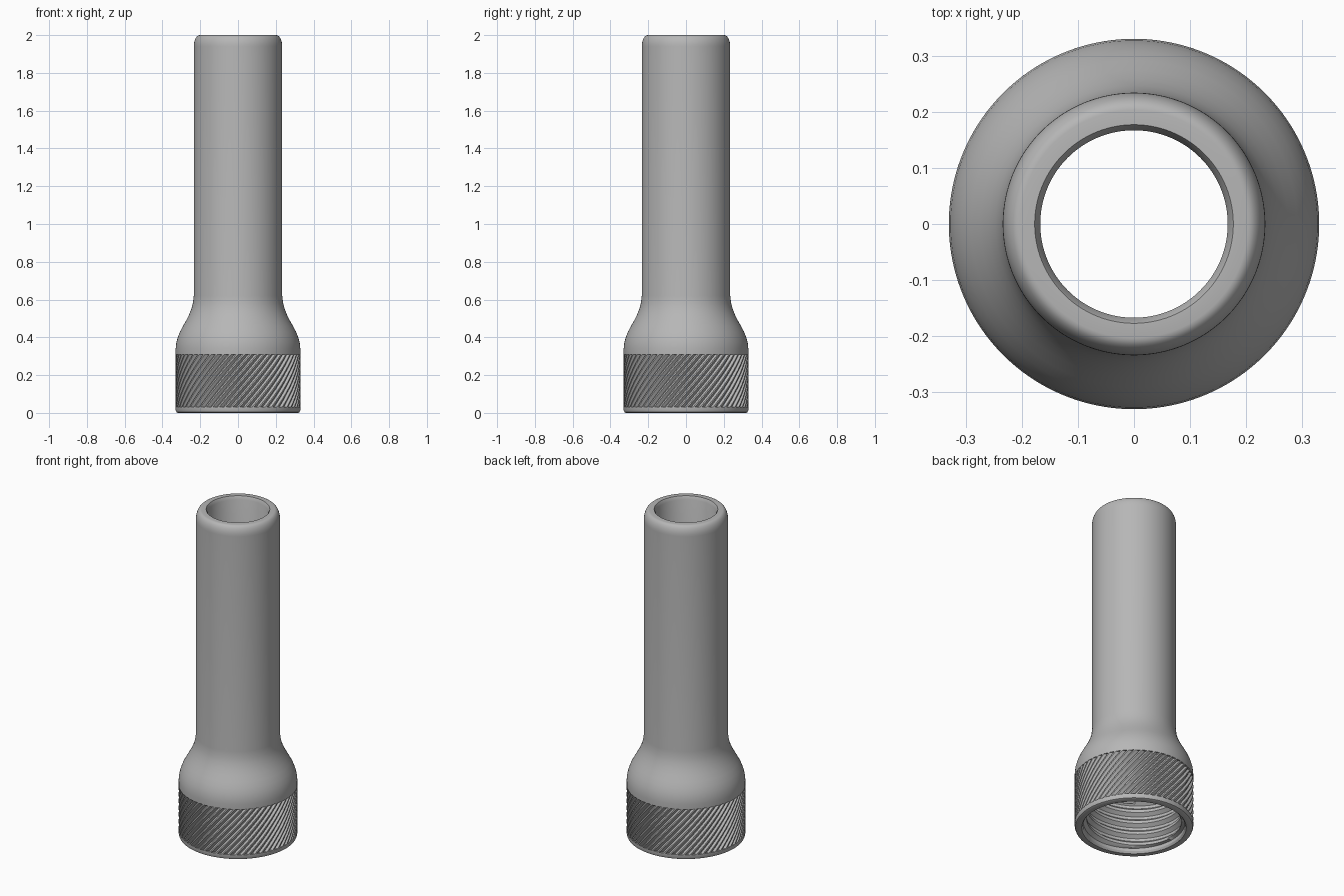
import bpy, bmesh, math

if "Cube" in bpy.data.objects:
    bpy.data.objects.remove(bpy.data.objects["Cube"])

GROOVES, PER = 56, 4
COLS = GROOVES * PER

metal = bpy.data.materials.new("satin grey metal")
metal.use_nodes = True
grey = (0.47, 0.47, 0.47, 1)
metal.diffuse_color = grey
metal.node_tree.nodes["Principled BSDF"].inputs["Base Color"].default_value = grey


def surface(name, rows, angle=30, flip=False):
    """Skin a list of point rows, each row running once around the axis."""
    bm = bmesh.new()
    grid = [[bm.verts.new(p) for p in row] for row in rows]
    for a, b in zip(grid, grid[1:]):
        for i in range(len(a) - 1):
            quad = [a[i], a[i + 1], b[i + 1], b[i]]
            bm.faces.new(quad[::-1] if flip else quad)
    bmesh.ops.remove_doubles(bm, verts=bm.verts, dist=1e-5)
    mesh = bpy.data.meshes.new(name)
    bm.to_mesh(mesh)
    bm.free()
    mesh.materials.append(metal)
    obj = bpy.data.objects.new(name, mesh)
    bpy.context.collection.objects.link(obj)
    bpy.ops.object.select_all(action="DESELECT")
    obj.select_set(True)
    bpy.context.view_layer.objects.active = obj
    bpy.ops.object.shade_smooth_by_angle(angle=math.radians(angle))
    return obj


def polar(r, t, z):
    return (r * math.cos(t), r * math.sin(t), z)


def ring(r, z, twist=0.0, depth=0.0):
    cut = (0, 0, 0.5, 1)
    return [polar(r - depth * cut[i % PER], twist + math.tau * i / COLS, z)
            for i in range(COLS + 1)]


# Sizes
R, TUBE, BORE, SOCKET = 0.33, 0.234, 0.167, 0.283
Z0, Z1, TWIST, DEPTH = 0.03, 0.31, 0.76, 0.013

# Bottom lip
rows = [ring(SOCKET + 0.008, 0), ring(0.318, 0), ring(0.326, 0.004), ring(R, 0.014), ring(R, Z0)]

# Slanted knurl around the collar
STEPS = 14
for k in range(STEPS + 1):
    f = k / STEPS
    rows.append(ring(R, Z0 + f * (Z1 - Z0), f * TWIST, DEPTH))

# Shoulder flowing from collar to tube
shoulder = [(R, Z1), (R, 0.34), (0.327, 0.37), (0.319, 0.40), (0.307, 0.43), (0.291, 0.46),
            (0.274, 0.49), (0.259, 0.52), (0.247, 0.55), (0.239, 0.58), (TUBE, 0.62)]
rows += [ring(r, z, TWIST) for r, z in shoulder]

# Tube with rounded mouth
for k in range(9):
    a = k / 8 * math.pi / 2
    rows.append(ring(0.203 + 0.031 * math.cos(a), 1.94 + 0.06 * math.sin(a), TWIST))

# Bore, with a narrow chamfer at the mouth and a step into the socket
for r, z in [(0.177, 2.0), (BORE, 1.98), (BORE, 0.38), (SOCKET, 0.38)]:
    rows.append(ring(r, z, TWIST))
surface("body", rows)

# Threaded socket wall
PITCH, N, SEG = 0.07, 8, 96
bottom, top = 0.03, 0.32
ridge = (0, 0, 0, 0.5, 1, 1, 1, 0.5)
turns = int((top - bottom) / PITCH) + 2
thread = [[polar(SOCKET + 0.008, math.tau * i / SEG, 0) for i in range(SEG + 1)],
          [polar(SOCKET, math.tau * i / SEG, 0.012) for i in range(SEG + 1)]]
for k in range(-N, turns * N):
    row = []
    for i in range(SEG + 1):
        z = bottom + (k / N + i / SEG) * PITCH
        inside = bottom < z < top
        r = SOCKET - (0.02 * ridge[k % N] if inside else 0)
        row.append(polar(r, math.tau * i / SEG, min(max(z, bottom), top)))
    thread.append(row)
thread.append([polar(SOCKET, math.tau * i / SEG, 0.38) for i in range(SEG + 1)])
surface("socket_thread", thread, flip=True)
